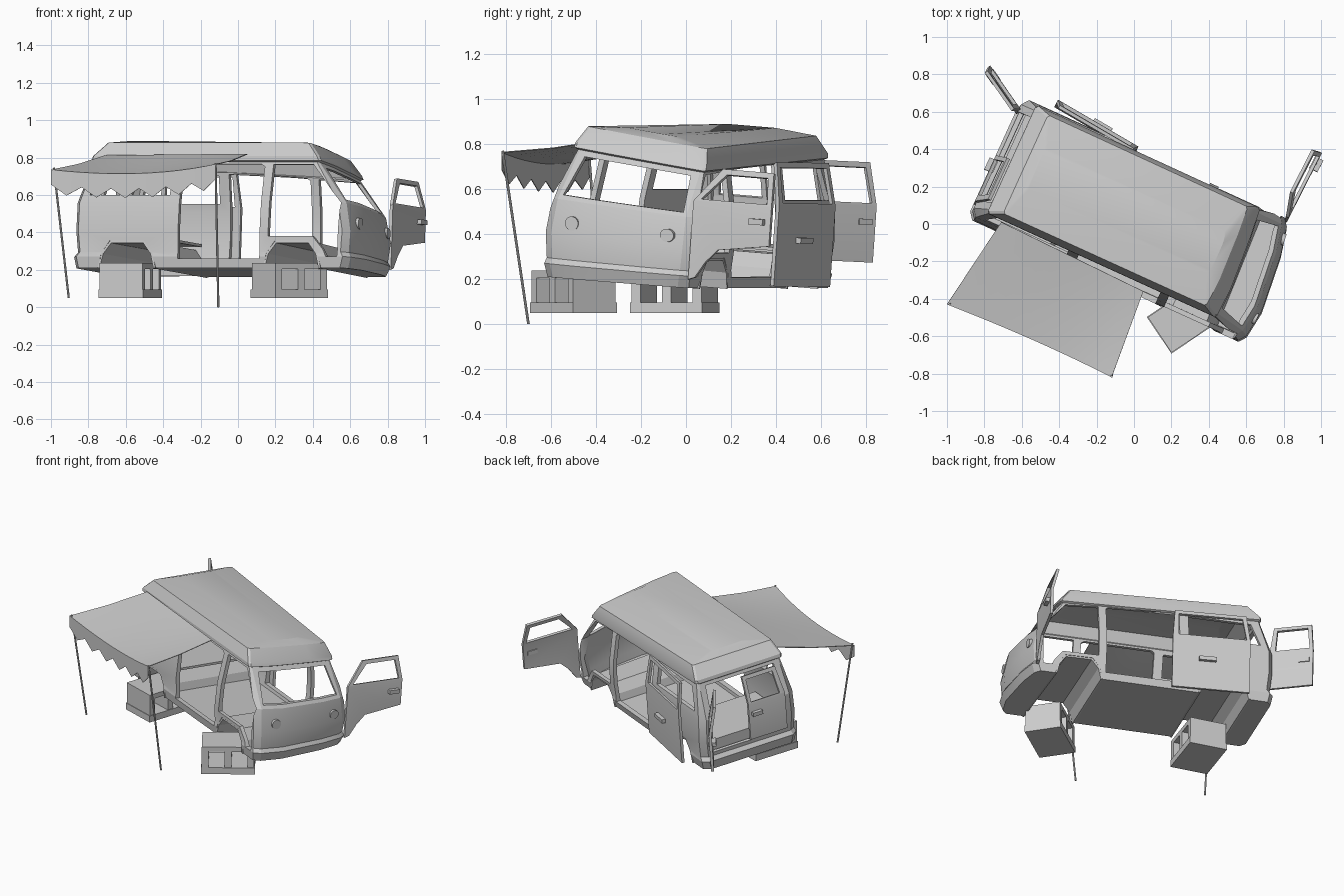
import bpy, bmesh, math
from mathutils import Vector, Matrix

if "Cube" in bpy.data.objects:
    bpy.data.objects.remove(bpy.data.objects["Cube"])

grey = bpy.data.materials.new("plain_grey")
grey.use_nodes = True
grey.diffuse_color = (0.6, 0.6, 0.6, 1)
grey.node_tree.nodes["Principled BSDF"].inputs["Base Color"].default_value = (0.6, 0.6, 0.6, 1)

# Van frame: u forward, v to its left, w up; parked askew and leaning left
VAN = (Matrix.Translation((0, 0, 0.185)) @ Matrix.Rotation(math.radians(-24.5), 4, 'Z')
       @ Matrix.Rotation(math.radians(-4.3), 4, 'X'))


def clamp(x):
    return max(0, min(1, x))


def make(name, bm, van=True, crush=False):
    bmesh.ops.recalc_face_normals(bm, faces=bm.faces)
    me = bpy.data.meshes.new(name)
    if van:
        settle(bm, crush)
    bm.to_mesh(me)
    bm.free()
    me.materials.append(grey)
    ob = bpy.data.objects.new(name, me)
    bpy.context.collection.objects.link(ob)
    return ob


def settle(bm, crush):
    # Front left corner is pushed down at the roof and back at the nose
    for v in bm.verts:
        if crush:
            u, s, w = v.co
            v.co.z -= 0.06 * clamp((u + 0.2) / 0.75) * clamp((s + 0.3) / 0.6) * clamp(w / 0.6)
            v.co.x -= 0.045 * clamp((u - 0.4) / 0.35) * clamp((s + 0.15) / 0.45)
        v.co = VAN @ v.co


def loft(loops):
    bm = bmesh.new()
    rings = [[bm.verts.new(p) for p in loop] for loop in loops]
    n = len(rings[0])
    for a, b in zip(rings, rings[1:]):
        for i in range(n):
            j = (i + 1) % n
            bm.faces.new((a[i], a[j], b[j], b[i]))
    bm.faces.new(rings[0])
    bm.faces.new(rings[-1])
    return bm


def side_prism(pts, a, b):
    return loft([[(u, v, w) for u, w in pts] for v in (a, b)])


def box(name, lo, hi, van=True, mat=None):
    bm = bmesh.new()
    bmesh.ops.create_cube(bm, size=1)
    lo, hi = Vector(lo), Vector(hi)
    for v in bm.verts:
        v.co = (lo + hi) / 2 + v.co * (hi - lo)
        if mat:
            v.co = mat @ v.co
    return make(name, bm, van)


def rod(name, a, b, r, van=False, sides=8):
    a, b = Vector(a), Vector(b)
    bm = bmesh.new()
    bmesh.ops.create_cone(bm, cap_ends=True, segments=sides, radius1=r, radius2=r, depth=(b - a).length)
    turn = (b - a).to_track_quat('Z', 'Y').to_matrix().to_4x4()
    bmesh.ops.transform(bm, matrix=Matrix.Translation((a + b) / 2) @ turn, verts=bm.verts)
    return make(name, bm, van, van)


# Body shell: stacked rings of height, rear, front, half width
LEVELS = [(0, -.815, .80, .335), (.06, -.825, .82, .347), (.085, -.805, .805, .343), (.2, -.815, .815, .352),
          (.35, -.815, .785, .345), (.57, -.73, .60, .305), (.578, -.74, .615, .318),
          (.60, -.735, .605, .318), (.675, -.66, .54, .29), (.697, -.6, .48, .12)]


def ring(w, r, f, h):
    c = .35 if w > .56 else 1
    half = [(r, h - .04 * c), (r + .03 * c, h), (f - .05 * c, h), (f - .02 * c, h - .04 * c), (f, h * .45)]
    return [(u, v, w) for u, v in half] + [(u, -v, w) for u, v in reversed(half)]


t = 0.026
inner = [(max(.028, w - .018 * (w > .58)), r + t, f - t, h - t) for w, r, f, h in LEVELS if w not in (.06, .578)]
body = make("body_shell", loft([ring(*l) for l in LEVELS]), van=False)
cutters = [loft([ring(*l) for l in inner])]

# Openings along both sides
slide = [(-.2, .05), (.28, .05), (.28, .545), (.26, .558), (-.18, .558), (-.2, .545)]
front_door = [(.33, .17), (.59, .17), (.65, .10), (.67, .06), (.735, .06), (.745, .35), (.565, .557), (.33, .557)]
rear_window = [(-.73, .39), (-.26, .39), (-.26, .54), (-.67, .54)]
for s in (-1, 1):
    for pts in (slide, front_door, rear_window):
        cutters.append(side_prism(pts, s * .16, s * .5))


# Wheel channels run across the full width
def arch(c):
    s = [(-.17, -.05), (-.15, .08), (-.10, .145), (.10, .145), (.15, .08), (.17, -.05)]
    return [(c + u, w) for u, w in s]


WHEELS = {"front": .47, "rear": -.5}
for c in WHEELS.values():
    cutters.append(side_prism(arch(c), -.5, .5))

# Windshield and rear opening
wind = [(-.285, .37), (.285, .37), (.255, .545), (-.255, .545)]
cutters.append(loft([[(u, v, w) for v, w in wind] for u in (.45, 1)]))
back = [(-.28, .11), (.28, .11), (.25, .55), (-.25, .55)]
cutters.append(loft([[(u, v, w) for v, w in back] for u in (-1, -.6)]))

for bm in cutters:
    cutter = make("cutter", bm, van=False)
    cutter.hide_render = True
    mod = body.modifiers.new("cut", 'BOOLEAN')
    mod.operation, mod.solver, mod.object = 'DIFFERENCE', 'EXACT', cutter
    deps = bpy.context.evaluated_depsgraph_get()
    mesh = bpy.data.meshes.new_from_object(body.evaluated_get(deps))
    body.modifiers.clear()
    body.data = mesh
    bpy.data.objects.remove(cutter)
bm = bmesh.new()
bm.from_mesh(body.data)
settle(bm, True)
bm.to_mesh(body.data)
bm.free()

# Wheel channel linings
for end, c in WHEELS.items():
    bm = bmesh.new()
    pts = [(u, max(w, 0)) for u, w in arch(c)]
    a, b = [[bm.verts.new((u, v, w)) for u, w in pts] for v in (.343, -.343)]
    for i in range(len(pts) - 1):
        bm.faces.new((a[i], a[i + 1], b[i + 1], b[i]))
    bmesh.ops.recalc_face_normals(bm, faces=bm.faces)
    bmesh.ops.solidify(bm, geom=bm.faces[:], thickness=.012)
    make(f"{end}_wheel_channel", bm, crush=True)

# Rear deck and headlights
box("rear_deck", (-.77, -.31, .16), (-.36, .31, .175))
box("rear_deck_wall", (-.77, -.31, .03), (-.68, .31, .16))
for v, side in ((.24, "left"), (-.21, "right")):
    rod(f"{side}_headlight", (.775, v, .25), (.808, v, .25), .032, van=True, sides=20)


# Doors: lower panel, window frame leaning in above the belt, slim handle
def door(name, hinge, tip, bottom, belt, top, frame, lean, handle):
    hinge, tip = Vector(hinge), Vector(tip)
    width = (tip - hinge).length
    along = (tip - hinge) / width
    inward = Vector((-along.y, along.x))

    def at(s, w):
        p = hinge + along * s * width + inward * lean * clamp((w - belt) / (top - belt))
        return (p.x, p.y, w)
    bm = bmesh.new()
    low = [bm.verts.new(at(s, w)) for s, w in bottom]
    s0, s1 = frame
    outer = [bm.verts.new(at(*p)) for p in ((0, belt), (1, belt), (s1, top), (s0, top))]
    bm.faces.new(low + [outer[1], outer[0]])
    m = .024 / width
    hole = [(m * 1.5, belt + .01), (1 - m, belt + .01), (s1 - m, top - .024), (s0 + m, top - .024)]
    inside = [bm.verts.new(at(*p)) for p in hole]
    for i in range(4):
        j = (i + 1) % 4
        bm.faces.new((outer[i], outer[j], inside[j], inside[i]))
    bmesh.ops.recalc_face_normals(bm, faces=bm.faces)
    bmesh.ops.solidify(bm, geom=bm.faces[:], thickness=.018)
    make(name, bm)
    hs, hw, half = handle
    turn = Matrix.Translation((*(hinge + along * hs * width), hw)) @ Matrix.Rotation(
        math.atan2(along.y, along.x), 4, 'Z')
    box(name + "_handle", (-half, -.025, -.013), (half, .025, .013), mat=turn)


flat = [(0, .12), (1, .12)]
door("left_front_door", (.74, .345), (.757, .735), [(0, .04), (.08, .05), (.2, .12), (.35, .18), (1, .215)],
     .39, .54, (.3, .95), .04, (.84, .32, .035))
door("sliding_door", (-.15, .36), (-.645, .41), [(0, .01), (1, .01)], .37, .56, (.03, .95), .035, (.45, .215, .055))
door("rear_left_door", (-.815, .265), (-1.06, .41), flat, .37, .56, (.05, .92), .04, (.8, .3, .035))
door("rear_right_door", (-.825, -.27), (-.825, .0), flat, .37, .545, (.1, 1), -.06, (.8, .3, .035))

# Awning with a zigzag valance and two poles
N = 12
bm = bmesh.new()
rows = []
for i in range(N + 1):
    k = i / N
    a = Vector((-.71, .01, .812)).lerp(Vector((.05, -.36, .82)), k)
    b = Vector((-1, -.43, .735)).lerp(Vector((-.12, -.82, .765)), k)
    b += Vector((.03, 0, -.035)) * 4 * k * (1 - k)
    mid = (a + b) / 2 - Vector((0, 0, .008))
    drop = b - Vector((0, 0, .13 if i % 2 else .08))
    rows.append([bm.verts.new(p) for p in (a, mid, b, drop)])
for r, q in zip(rows, rows[1:]):
    for i in range(3):
        bm.faces.new((r[i], q[i], q[i + 1], r[i + 1]))
bmesh.ops.recalc_face_normals(bm, faces=bm.faces)
bmesh.ops.solidify(bm, geom=bm.faces[:], thickness=.004)
make("awning", bm, van=False)
rod("front_awning_pole", (-.105, -.70, 0), (-.12, -.815, .77), .006)
rod("rear_awning_pole", (-.905, -.38, .05), (-.985, -.43, .745), .006)


# Hollow concrete blocks: two slabs and three webs
def block(name, x, y, angle, length, width):
    mat = Matrix.Translation((x, y, .05)) @ Matrix.Rotation(math.radians(angle), 4, 'Z')
    l, w = length / 2, width / 2
    box(name + "_base", (-l, -w, 0), (l, w, .045), False, mat)
    box(name + "_top", (-l + .004, -w + .004, .155), (l - .004, w - .004, .187), False, mat)
    for i, c in enumerate((-l + .025, 0, l - .025)):
        box(f"{name}_web_{i + 1}", (c - .021, -w + .004, .045), (c + .021, w - .004, .155), False, mat)


block("front_block", .275, -.5, 34, .34, .236)
block("rear_block", -.576, -.05, 72, .335, .25)

# Soft shading with sharp edges
bpy.ops.object.select_all(action='DESELECT')
for ob in bpy.context.scene.objects:
    if ob.type == 'MESH':
        ob.select_set(True)
        bpy.context.view_layer.objects.active = ob
bpy.ops.object.shade_smooth_by_angle(angle=math.radians(20))
